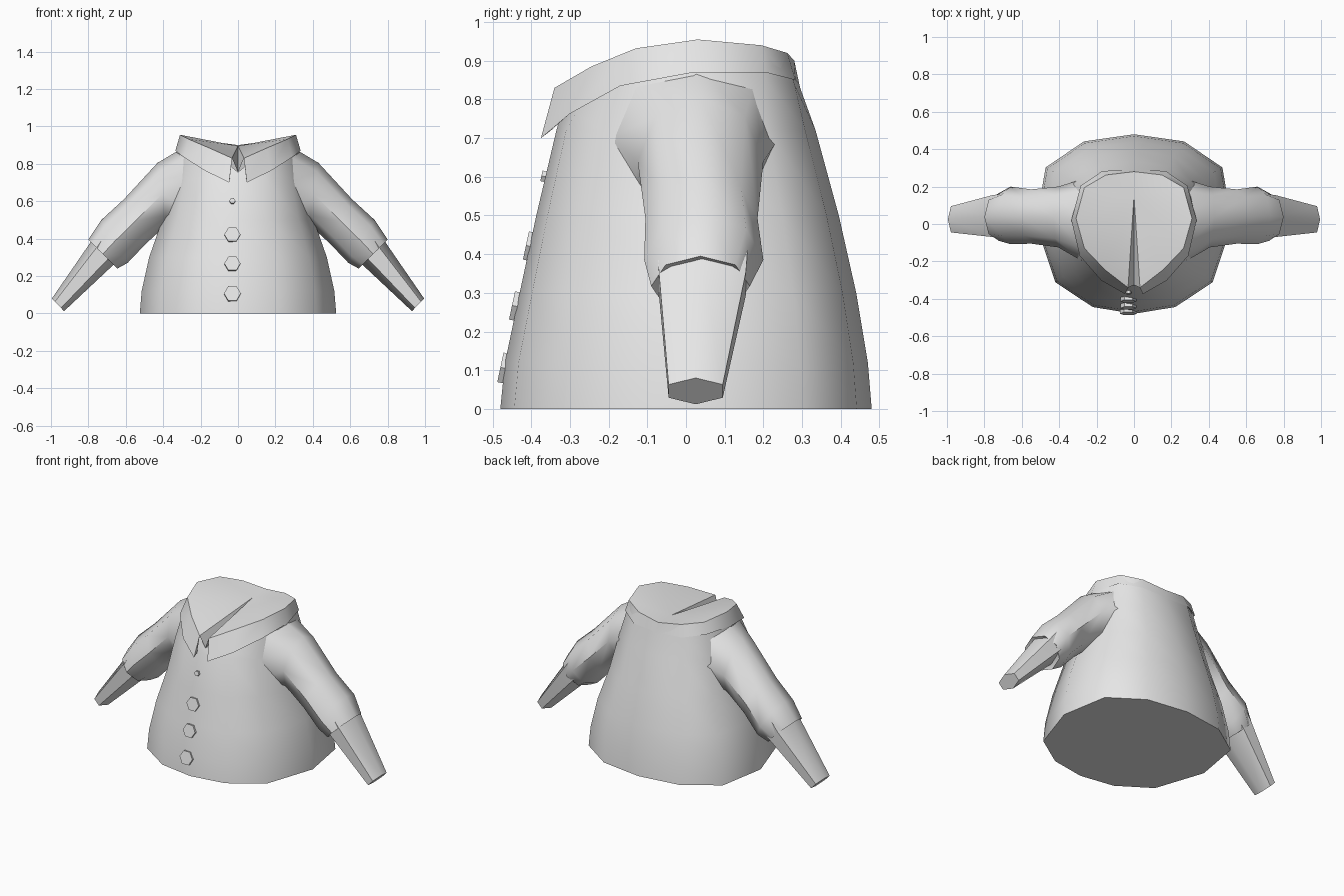
import bpy, math
from mathutils import Vector, Matrix

if "Cube" in bpy.data.objects:
    bpy.data.objects.remove(bpy.data.objects["Cube"])

cloth = bpy.data.materials.new("light grey cloth")
cloth.diffuse_color = (0.8, 0.8, 0.8, 1)
cloth.use_nodes = True
cloth.node_tree.nodes["Principled BSDF"].inputs["Base Color"].default_value = cloth.diffuse_color


def make(name, verts, faces, angle=60):
    me = bpy.data.meshes.new(name)
    me.from_pydata(verts, [], faces)
    me.materials.append(cloth)
    ob = bpy.data.objects.new(name, me)
    bpy.context.collection.objects.link(ob)
    bpy.ops.object.select_all(action='DESELECT')
    ob.select_set(True)
    bpy.context.view_layer.objects.active = ob
    bpy.ops.object.mode_set(mode='EDIT')
    bpy.ops.mesh.select_all(action='SELECT')
    bpy.ops.mesh.normals_make_consistent(inside=False)
    bpy.ops.object.mode_set(mode='OBJECT')
    bpy.ops.object.shade_smooth_by_angle(angle=math.radians(angle))
    return ob


def mirror_ring(half):
    """Close a half outline running from back centre to front centre."""
    return half + [(-x, y, z) for x, y, z in half[-2:0:-1]]


def loft(name, rings, caps=(True, True), angle=60):
    n = len(rings[0])
    verts = [p for r in rings for p in r]
    faces = [(i * n + j, i * n + (j + 1) % n, (i + 1) * n + (j + 1) % n, (i + 1) * n + j)
             for i in range(len(rings) - 1) for j in range(n)]
    if caps[0]:
        faces.append(tuple(range(n))[::-1])
    if caps[1]:
        faces.append(tuple(range(len(verts) - n, len(verts))))
    return make(name, verts, faces, angle)


# Torso: twelve-sided flared rings ending at the tilted neckline
base = [(0, 1), (.51, .92), (.90, .63), (1, 0), (.80, -.65), (.42, -.925), (0, -1)]
levels = [(0, .525, .48, .48), (.12, .515, .468, .47), (.30, .475, .43, .44),
          (.50, .405, .387, .395), (.72, .355, .335, .335)]
rings = [mirror_ring([(x * w, y * (bk if y > 0 else fr), z) for x, y in base])
         for z, w, fr, bk in levels]
rim = [(0, .28, .90), (.15, .262, .92), (.265, .195, .94), (.31, .03, .955),
       (.265, -.13, .932), (.155, -.245, .885)]
rings.append(mirror_ring([(0, .295, .83), (.17, .28, .84), (.28, .20, .86), (.33, .02, .865),
                          (.28, -.16, .83), (.16, -.285, .765), (0, -.328, .745)]))
rings.append(mirror_ring(rim + [(0, -.326, .755)]))
loft("torso", rings, (True, False))

# Neck cover: shallow fan with a narrow groove towards the front
loop = mirror_ring(rim + [(.032, -.34, .83), (0, -.326, .755)])
n = len(loop)
make("neck_cover", loop + [(0, .15, .895)], [(i, (i + 1) % n, n) for i in range(n)], 30)

# Collar: folded strip around the neckline with two front points
outer = [(0, .292, .84), (.17, .283, .85), (.285, .205, .87), (.335, .02, .87),
         (.29, -.17, .835), (.175, -.302, .762), (.047, -.375, .70)]
inner = rim + [(.032, -.34, .83)]
under = [(x * .93, y * .93, z + .02) for x, y, z in outer]
rows = []
for half in (inner, outer, under):
    rows.append([(-x, y, z) for x, y, z in half[:0:-1]] + half)
m = len(rows[0])
faces = [(r * m + j, r * m + j + 1, (r + 1) * m + j + 1, (r + 1) * m + j)
         for r in range(2) for j in range(m - 1)]
faces += [(0, m, 2 * m), (m - 1, 3 * m - 1, 2 * m - 1)]
make("collar", [p for r in rows for p in r], faces, 50)


def arm_ring(top, bot, y0, y1, sides, s):
    """Oval section between a top and bottom point, s is the side."""
    out = []
    for k in range(sides):
        a = 2 * math.pi * k / sides
        t = (1 - math.cos(a)) / 2
        w = math.sin(a) / (math.sin(math.pi / 3) if sides == 6 else 1)
        out.append((s * (top[0] + (bot[0] - top[0]) * t),
                    (y0 + y1) / 2 + (y1 - y0) / 2 * w,
                    top[1] + (bot[1] - top[1]) * t))
    return out


# Sleeves and forearms on both sides
sleeve = [((.27, .90), (.28, .50), -.20, .24), ((.43, .805), (.38, .475), -.125, .20),
          ((.61, .61), (.49, .375), -.105, .185), ((.73, .50), (.59, .27), -.108, .20),
          ((.80, .395), (.645, .24), -.09, .165), ((.775, .385), (.655, .27), -.07, .15)]
forearm = [((.74, .46), (.60, .315), -.075, .16), ((.785, .385), (.66, .265), -.07, .155),
           ((.995, .08), (.93, .012), -.045, .095)]
for s, side in ((1, "left"), (-1, "right")):
    loft(side + "_sleeve", [arm_ring(*r, 8, s) for r in sleeve], (True, True), 50)
    loft(side + "_forearm", [arm_ring(*r, 6, s) for r in forearm], (True, True), 62)

# Buttons: hexagonal discs following the slope of the front
for i, (z, y, r) in enumerate([(.105, -.468, .045), (.265, -.438, .043),
                               (.42, -.402, .043), (.60, -.362, .016)]):
    slope = Matrix.Rotation(math.radians(-12), 3, 'X')
    disc = []
    for depth in (-.012, .02):
        disc.append([tuple(slope @ Vector((r * math.cos(k * math.pi / 3), depth,
                                           r * math.sin(k * math.pi / 3)))
                           + Vector((-.03, y, z))) for k in range(6)])
    loft("button_%d" % (i + 1), disc, (True, True), 30)
